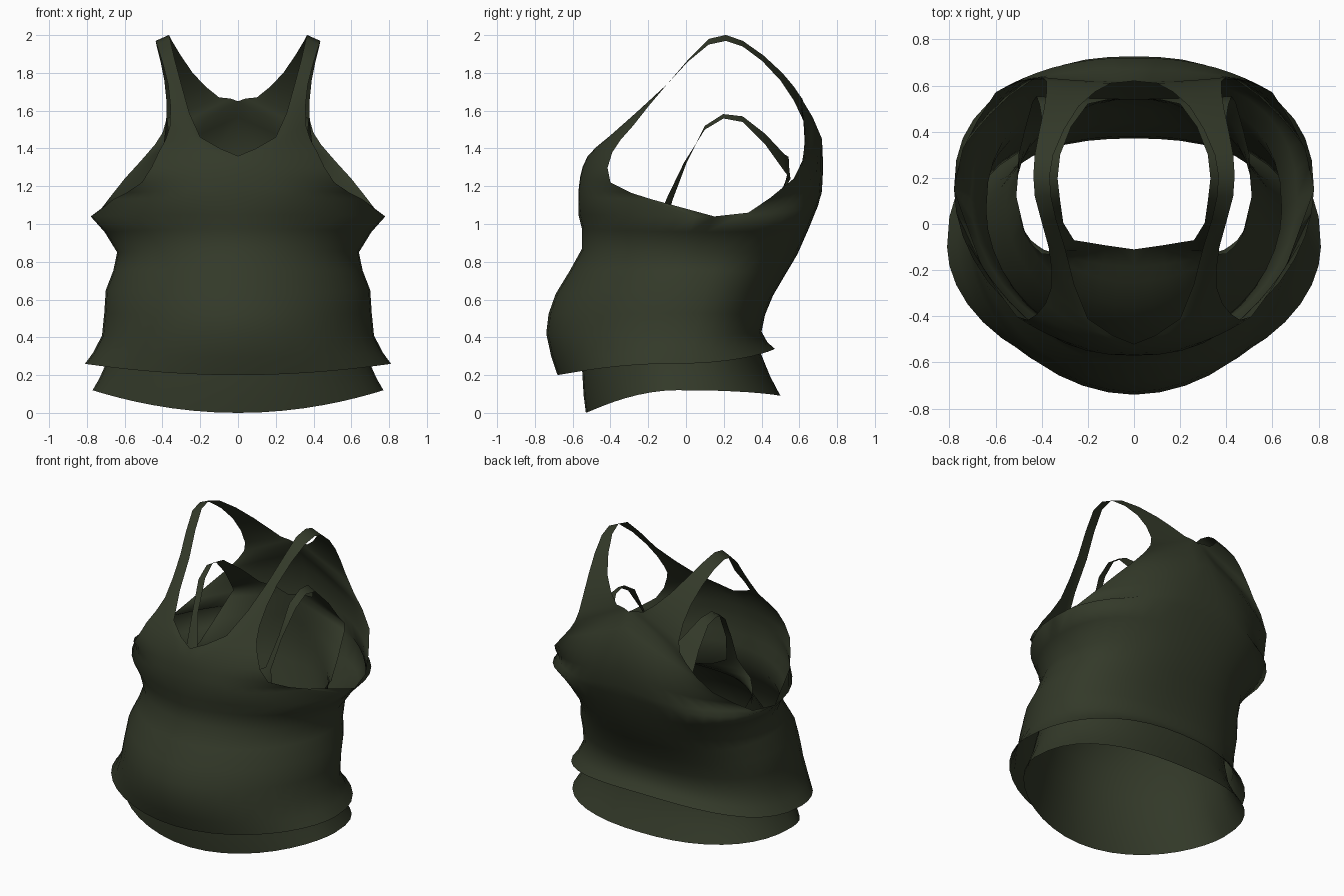
import bpy
import bmesh
from math import sin, cos, pi

cube = bpy.data.objects.get("Cube")
if cube:
    bpy.data.objects.remove(cube, do_unlink=True)

COLS = 10          # columns per quarter of the body
FRONT_POWER = 1.9  # roundness of the chest outline
BACK_POWER = 2.4   # roundness of the back outline


def make_material(name, rgb):
    mat = bpy.data.materials.new(name)
    mat.use_nodes = True
    color = (*rgb, 1)
    mat.diffuse_color = color
    bsdf = mat.node_tree.nodes["Principled BSDF"]
    bsdf.inputs["Base Color"].default_value = color
    bsdf.inputs["Roughness"].default_value = 0.9
    return mat


def with_midpoints(keys):
    """Insert a smoothly curved in-between row after each key row."""
    rows = [keys[0]]
    padded = [keys[0], *keys, keys[-1]]
    for before, start, end, after in zip(padded, padded[1:], padded[2:], padded[3:]):
        middle = [(9 * (s + e) - b - a) / 16
                  for b, s, e, a in zip(before, start, end, after)]
        rows += [middle, end]
    return rows


def ring_points(level):
    """Half outline of the body, from centre front round the side to centre back."""
    z_front, z_side, z_back, width, y_side, y_front, y_back = level
    points = []
    for j in range(2 * COLS + 1):
        angle = pi * j / (2 * COLS)
        if j <= COLS:
            power, y_end, z_end = FRONT_POWER, y_front, z_front
        else:
            power, y_end, z_end = BACK_POWER, y_back, z_back
        across = min(max(sin(angle), 0), 1)
        reach = (1 - across ** power) ** (1 / power)
        points.append((width * across,
                       y_side + (y_end - y_side) * reach,
                       z_side + (z_end - z_side) * cos(angle) ** 2))
    return points


def strap_points(row):
    """Row across a panel or strap, from neck edge to armhole edge."""
    neck_x, neck_y, neck_z, arm_x, arm_y, arm_z = row
    neck_x = max(neck_x, 0)
    power = 1 + 2.3 * (arm_x - neck_x)
    points = []
    for j in range(COLS + 1):
        t = sin(pi / 2 * j / COLS)
        points.append((neck_x + (arm_x - neck_x) * t,
                       neck_y + (arm_y - neck_y) * t ** power,
                       neck_z + (arm_z - neck_z) * t))
    return points


def bridge(bm, rows):
    for low, high in zip(rows, rows[1:]):
        for j in range(len(low) - 1):
            bm.faces.new((low[j], low[j + 1], high[j + 1], high[j]))


def garment(name, levels, straps, mat):
    bm = bmesh.new()
    body = [[bm.verts.new(point) for point in ring_points(level)]
            for level in with_midpoints(levels)]
    bridge(bm, body)
    # the panels and strap run from the front half of the top ring to its back half
    top = body[-1]
    rows = [top[:COLS + 1]]
    rows += [[bm.verts.new(point) for point in strap_points(row)]
             for row in with_midpoints(straps)]
    rows.append(top[:COLS - 1:-1])
    bridge(bm, rows)
    for face in bm.faces:
        face.smooth = True
    mesh = bpy.data.meshes.new(name)
    bm.to_mesh(mesh)
    bm.free()
    mesh.materials.append(mat)
    obj = bpy.data.objects.new(name, mesh)
    bpy.context.collection.objects.link(obj)
    mirror = obj.modifiers.new("mirror", 'MIRROR')
    mirror.use_clip = True
    mirror.merge_threshold = 0.002


olive = make_material("dark olive cloth", (0.033, 0.041, 0.022))

# Outer top: height at front, side and back, half width, then y at side, front and back
outer_body = [
    (.2, .26, .34, .81, -.1, -.68, .47),
    (.42, .41, .43, .72, -.06, -.74, .4),
    (.63, .65, .62, .7, 0, -.69, .46),
    (.87, .85, .84, .64, .06, -.55, .59),
    (1.05, 1.04, 1.1, .78, .15, -.57, .7),
]
# Neck edge point, then armhole edge point, from chest over the shoulder to the back
outer_straps = [
    (0, -.57, 1.15, .66, -.18, 1.13),
    (0, -.56, 1.25, .51, -.4, 1.22),
    (0, -.52, 1.36, .42, -.39, 1.38),
    (.2, -.41, 1.46, .36, -.28, 1.52),
    (.3, -.1, 1.74, .37, -.1, 1.74),
    (.36, .12, 1.98, .43, .12, 1.95),
    (.35, .3, 1.97, .43, .3, 1.94),
    (.24, .51, 1.8, .39, .5, 1.76),
    (.1, .61, 1.67, .38, .62, 1.55),
    (0, .62, 1.65, .44, .63, 1.42),
    (0, .72, 1.45, .6, .57, 1.24),
    (0, .72, 1.18, .74, .33, 1.06),
]
garment("outer_tank_top", outer_body, outer_straps, olive)

# Inner top: longer hem, lower neck and shorter straps
inner_body = [
    (0, .12, .09, .77, -.05, -.53, .5),
    (.23, .28, .33, .69, -.05, -.55, .39),
    (.6, .6, .6, .61, 0, -.52, .38),
    (.85, .9, .9, .51, .12, -.36, .5),
]
inner_straps = [
    (0, -.25, .93, .47, -.05, .95),
    (0, -.11, 1.02, .4, -.13, 1.02),
    (.26, -.07, 1.13, .32, -.1, 1.14),
    (.32, .1, 1.52, .37, .1, 1.5),
    (.32, .3, 1.57, .38, .3, 1.54),
    (.2, .52, 1.37, .41, .52, 1.28),
    (0, .54, 1.33, .44, .53, 1.2),
    (0, .54, 1.05, .5, .3, .96),
]
garment("inner_tank_top", inner_body, inner_straps, olive)
